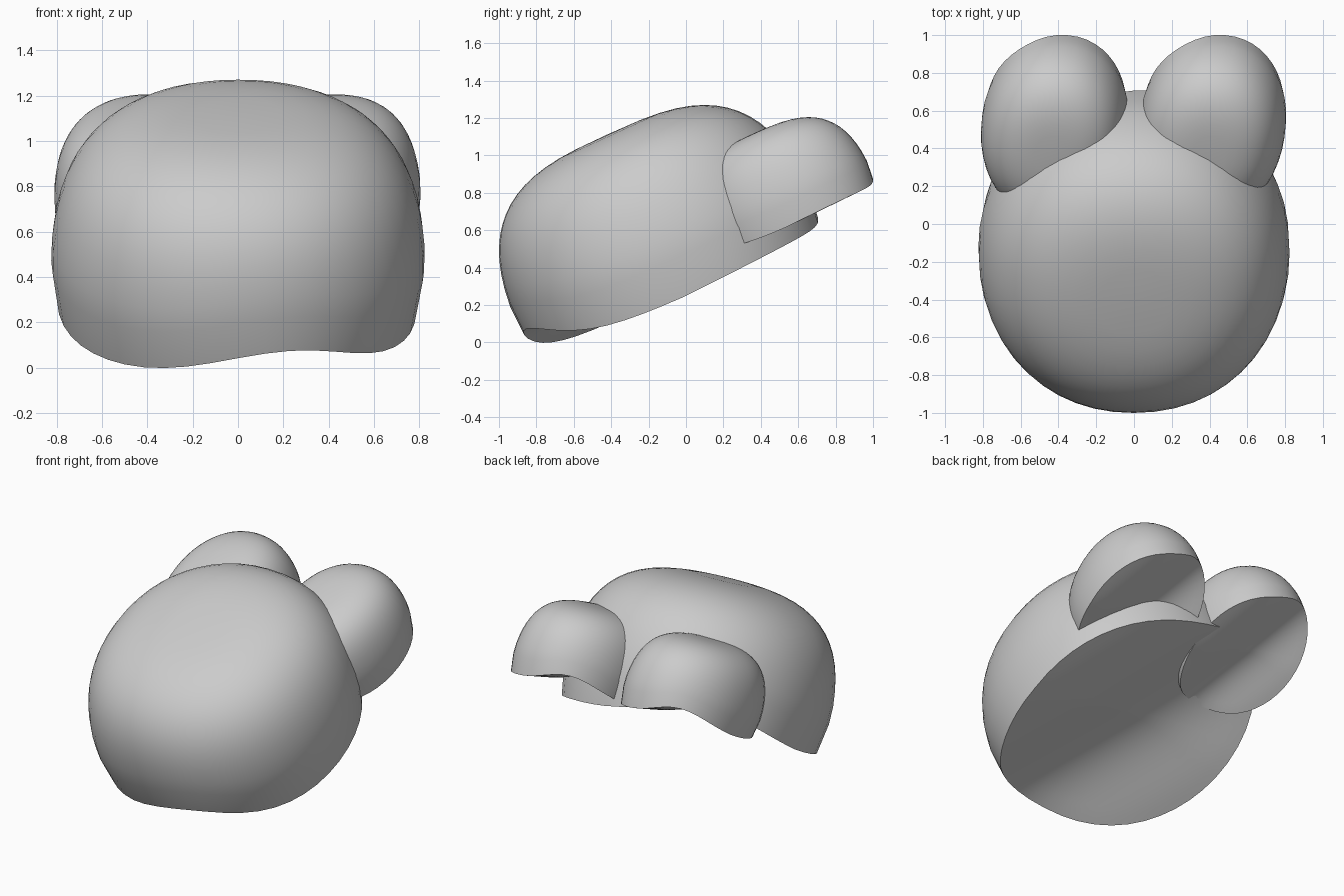
import bpy, bmesh
from math import sin, cos, pi, exp, radians, copysign
from mathutils import Matrix, Vector

if "Cube" in bpy.data.objects:
    bpy.data.objects.remove(bpy.data.objects["Cube"])

RX, RV, H = 0.83, 0.865, 0.905     # half width, half length, height of a lobe
TILT = radians(24.5)
SEG, RINGS, FLOOR = 48, 16, 14


def base_height(x, v):
    # underside: a soft diagonal groove in an otherwise flat base
    d = 0.90 * (x - 0.17) + 0.44 * (v + 0.75)
    w = 0.47 if d > 0 else 0.52
    return -0.06 + 0.20 * exp(-(d / w) ** 2) + 0.045 * max(v, 0)


def radius(h):
    # squarish dome profile, tucked in slightly near the rim
    r = (1 - (min(max(h, 0), H) / H) ** 3.1) ** (1 / 3.1)
    return r * (1 - 0.04 * (max(0.3 - h, 0) / 0.3) ** 2)


def soft(c):
    # slightly squared oval plan
    return copysign(abs(c) ** (2 / 2.12), c)


def lobe(name, scale, spin, place):
    bm = bmesh.new()
    rings = []
    rim = []
    for i in range(SEG):
        a = 2 * pi * i / SEG
        c, s = soft(cos(a)), soft(sin(a))
        rim.append((c, s, base_height(0.96 * RX * c, 0.96 * RV * s)))
    # underside rings from the middle outwards
    for j in range(1, FLOOR):
        ring = []
        for c, s, hb in rim:
            f = j / FLOOR * radius(hb)
            x, v = RX * c * f, RV * s * f
            ring.append(bm.verts.new((x, v, base_height(x, v))))
        rings.append(ring)
    # dome rings from the rim to the top
    for j in range(RINGS):
        h0 = H * sin(pi / 2 * j / RINGS) ** (2 / 3)
        ring = []
        for c, s, hb in rim:
            h = H - (H - h0) * (H - hb) / H
            r = radius(h)
            ring.append(bm.verts.new((RX * c * r, RV * s * r, h)))
        rings.append(ring)
    low = bm.verts.new((0, 0, base_height(0, 0)))
    top = bm.verts.new((0, 0, H))
    for i in range(SEG):
        k = (i + 1) % SEG
        bm.faces.new((low, rings[0][k], rings[0][i]))
        bm.faces.new((top, rings[-1][i], rings[-1][k]))
        for p, q in zip(rings, rings[1:]):
            bm.faces.new((p[i], p[k], q[k], q[i]))
    bmesh.ops.recalc_face_normals(bm, faces=bm.faces)

    # tilt, scale, spin, then seat by its bounds
    m = (Matrix.Rotation(spin, 4, 'Z') @ Matrix.Diagonal((*scale, 1))
         @ Matrix.Rotation(TILT, 4, 'X'))
    bm.transform(m)
    lo = Vector([min(v.co[n] for v in bm.verts) for n in range(3)])
    hi = Vector([max(v.co[n] for v in bm.verts) for n in range(3)])
    bm.transform(Matrix.Translation(place(lo, hi)))

    mesh = bpy.data.meshes.new(name)
    bm.to_mesh(mesh)
    bm.free()
    ob = bpy.data.objects.new(name, mesh)
    bpy.context.collection.objects.link(ob)
    bpy.ops.object.select_all(action='DESELECT')
    ob.select_set(True)
    bpy.context.view_layer.objects.active = ob
    bpy.ops.object.shade_smooth_by_angle(angle=radians(40))
    return ob


# large main lobe
lobe("main_lobe", (1, 1, 1), 0,
     lambda lo, hi: Vector((0, -1 - lo.y, 1.27 - hi.z)))

# two small lobes at the back, same shape side by side
for name, cx in (("left_small_lobe", -0.42), ("right_small_lobe", 0.415)):
    lobe(name, (0.47, 0.57, 0.57), radians(-8),
         lambda lo, hi, cx=cx: Vector((cx - (lo.x + hi.x) / 2, 1 - hi.y, 1.205 - hi.z)))
